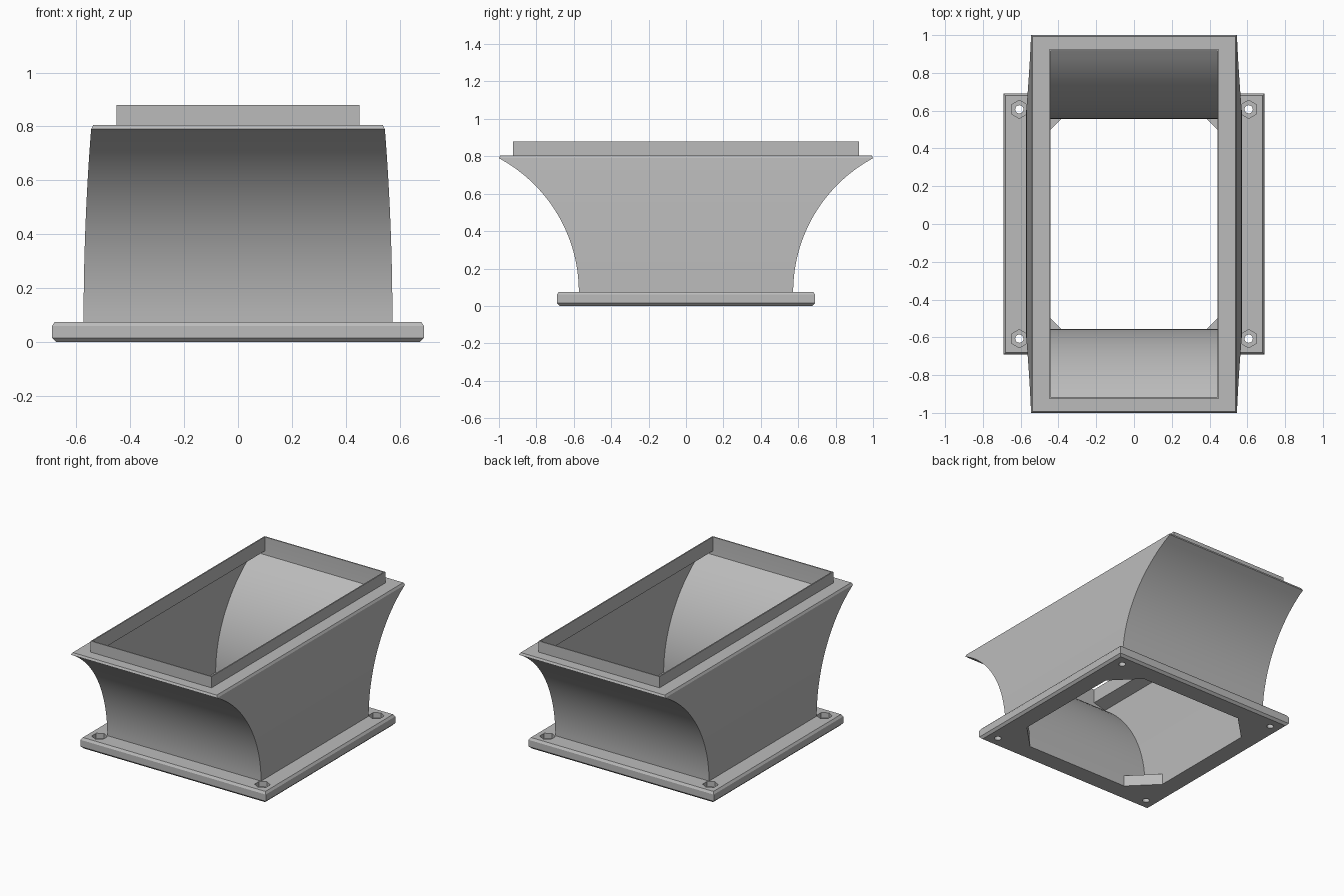
import bpy
import bmesh
from math import sqrt, radians

cube = bpy.data.objects.get("Cube")
if cube:
    bpy.data.objects.remove(cube, do_unlink=True)

grey = bpy.data.materials.new("plain grey")
grey.use_nodes = True
color = (0.5, 0.5, 0.5, 1)
grey.diffuse_color = color
grey.node_tree.nodes["Principled BSDF"].inputs["Base Color"].default_value = color


def add_object(name, bm):
    bmesh.ops.recalc_face_normals(bm, faces=bm.faces)
    mesh = bpy.data.meshes.new(name)
    bm.to_mesh(mesh)
    bm.free()
    mesh.materials.append(grey)
    obj = bpy.data.objects.new(name, mesh)
    bpy.context.collection.objects.link(obj)
    return obj


def loft(name, rings, closed=False):
    """Skin a stack of point rings, capping the ends or joining them."""
    bm = bmesh.new()
    loops = [[bm.verts.new(p) for p in ring] for ring in rings]
    pairs = list(zip(loops, loops[1:]))
    if closed:
        pairs.append((loops[-1], loops[0]))
    else:
        bm.faces.new(loops[0])
        bm.faces.new(loops[-1])
    n = len(loops[0])
    for a, b in pairs:
        for i in range(n):
            j = (i + 1) % n
            bm.faces.new((a[i], a[j], b[j], b[i]))
    return add_object(name, bm)


def rect(x, y, z):
    return [(-x, -y, z), (x, -y, z), (x, y, z), (-x, y, z)]


def octagon(z):
    a, b = 0.555, 0.385
    return [(-b, -a, z), (b, -a, z), (a, -b, z), (a, b, z),
            (b, a, z), (-b, a, z), (-a, b, z), (-a, -b, z)]


def prism(name, x, y, radius, sides, z0, z1):
    bm = bmesh.new()
    bmesh.ops.create_cone(bm, cap_ends=True, segments=sides, radius1=radius,
                          radius2=radius, depth=z1 - z0)
    bmesh.ops.translate(bm, vec=(x, y, (z0 + z1) / 2), verts=bm.verts)
    return add_object(name, bm)


def cut(target, cutter):
    cutter.hide_render = True
    mod = target.modifiers.new("cut", 'BOOLEAN')
    mod.operation = 'DIFFERENCE'
    mod.solver = 'EXACT'
    mod.object = cutter
    bpy.context.view_layer.objects.active = target
    bpy.ops.object.modifier_apply(modifier=mod.name)
    bpy.data.objects.remove(cutter, do_unlink=True)


# Base flange with chamfered edges, chamfered-corner opening and bolt holes
BASE = 0.075
flange = loft("base_flange", [rect(0.675, 0.675, 0), rect(0.69, 0.69, 0.015),
                              rect(0.69, 0.69, 0.06), rect(0.68, 0.68, BASE)])
cut(flange, loft("opening_cutter", [octagon(-0.1), octagon(0.2)]))
for sx in (-1, 1):
    for sy in (-1, 1):
        cut(flange, prism("nut_cutter", sx * 0.607, sy * 0.607, 0.048, 6, 0.04, 0.2))
        cut(flange, prism("bolt_cutter", sx * 0.607, sy * 0.607, 0.022, 16, -0.1, 0.2))

# Flared hollow body: ends sweep outward on an arc, sides lean slightly inward
LIP, STEPS, R = 0.79, 24, 0.812


def wall(z, inset):
    h = z - BASE
    slope = sqrt(R * R - h * h)
    x = 0.573 - 0.028 * (h / (LIP - BASE)) ** 2 - inset
    y = 0.573 + R - slope - inset * R / slope
    return rect(x, y, z)


heights = [BASE + (LIP - BASE) * i / STEPS for i in range(STEPS + 1)]
outer = [wall(z, 0) for z in heights]
inner = [wall(z, 0.018) for z in heights[:-1]]
rim = [rect(0.537, 0.993, 0.805),
       rect(0.45, 0.925, 0.805), rect(0.45, 0.925, 0.88),
       rect(0.442, 0.917, 0.88), rect(0.442, 0.917, 0.785)]
body = loft("flared_body", outer + rim + inner[::-1], closed=True)

# Smooth the arcs while keeping the corners crisp
bpy.ops.object.select_all(action='DESELECT')
body.select_set(True)
bpy.context.view_layer.objects.active = body
bpy.ops.object.shade_smooth_by_angle(angle=radians(20))
